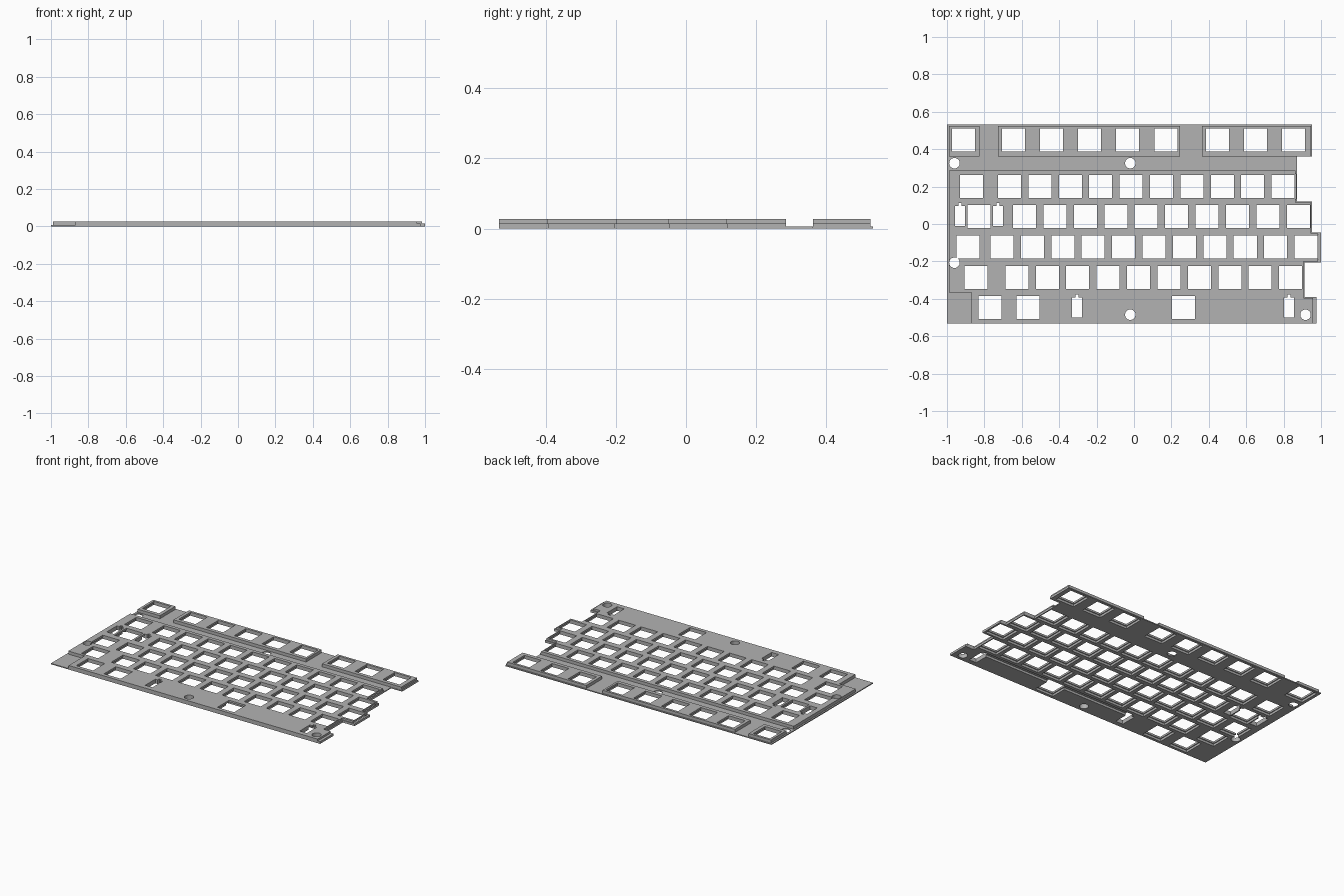
import bpy, bmesh, math

cube = bpy.data.objects.get("Cube")
if cube:
    bpy.data.objects.remove(cube, do_unlink=True)

# Single flat grey
grey = bpy.data.materials.new("plate grey")
grey.use_nodes = True
COLOR = (0.45, 0.45, 0.45, 1)
grey.diffuse_color = COLOR
grey.node_tree.nodes["Principled BSDF"].inputs["Base Color"].default_value = COLOR

UNIT = 0.1626          # key pitch
HALF = 0.0615          # half of a switch opening
EDGE = 0.532           # front and back edge
Z_BASE, Z_MID, Z_TOP = 0.0065, 0.0145, 0.027


def prisms(name, outlines, z0, z1):
    """Object made of one upright prism per counterclockwise outline."""
    bm = bmesh.new()
    for pts in outlines:
        low = [bm.verts.new((x, y, z0)) for x, y in pts]
        high = [bm.verts.new((x, y, z1)) for x, y in pts]
        bm.faces.new(low[::-1])
        bm.faces.new(high)
        n = len(pts)
        for i in range(n):
            j = (i + 1) % n
            bm.faces.new((low[i], low[j], high[j], high[i]))
    mesh = bpy.data.meshes.new(name)
    bm.to_mesh(mesh)
    bm.free()
    obj = bpy.data.objects.new(name, mesh)
    bpy.context.collection.objects.link(obj)
    mesh.materials.append(grey)
    return obj


def rect(x0, x1, y0, y1):
    return [(x0, y0), (x1, y0), (x1, y1), (x0, y1)]


def circle(x, y, r=0.028, n=32):
    return [(x + r * math.cos(math.tau * i / n),
             y + r * math.sin(math.tau * i / n)) for i in range(n)]


def stabilizer(x, y):
    """Narrow slot with a small tab at its back end."""
    w, t = 0.0265, 0.009
    return [(x - w, y - 0.053), (x + w, y - 0.053), (x + w, y + 0.053),
            (x + t, y + 0.053), (x + t, y + 0.069), (x - t, y + 0.069),
            (x - t, y + 0.053), (x - w, y + 0.053)]


def stepped(left, back, rights):
    """Outline with a stepped right edge; rights lists (x, y_front, y_back)."""
    pts = [(left, -EDGE)]
    for x, y0, y1 in rights:
        pts += [(x, y0), (x, y1)]
    return pts + [(left, back)]


def notched(pts):
    """Cut the low front corner out of a raised outline."""
    return [(-0.87, -EDGE)] + pts[1:] + [(-0.99, -0.365), (-0.87, -0.365)]


# Switch rows: y, first x of a run, count, pitch
runs = [
    (0.448, -0.912, 1, UNIT), (0.448, -0.644, 5, 0.2035), (0.448, 0.4465, 3, 0.2035),
    (0.20, -0.869, 1, UNIT), (0.20, -0.666, 10, UNIT),
    (0.04, -0.829, 1, UNIT), (0.04, -0.585, 10, UNIT),
    (-0.123, -0.888, 1, UNIT), (-0.123, -0.706, 11, UNIT),
    (-0.286, -0.845, 1, UNIT), (-0.286, -0.626, 10, UNIT),
    (-0.446, -0.77, 2, 0.203), (-0.446, 0.265, 1, UNIT),
]
centers = [(x + i * p, y) for y, x, n, p in runs for i in range(n)]
stabs = [stabilizer(x, y) for x, y in
         [(-0.93, 0.043), (-0.727, 0.043), (-0.305, -0.446), (0.829, -0.446)]]
screws = [circle(x, y) for x, y in
          [(-0.96, 0.325), (-0.02, 0.325), (-0.96, -0.207), (-0.02, -0.485), (0.917, -0.485)]]
grooves = [rect(-0.305, 0.829, -0.408, -0.375), rect(-0.93, -0.727, 0.07, 0.096)]


def openings(h):
    return [rect(x - h, x + h, y - h, y + h) for x, y in centers] + stabs


# Cutters
clip_cutter = prisms("clip_cutter", openings(HALF), -1, 1)
pocket_cutter = prisms("pocket_cutter", openings(HALF + 0.006), -1, 1)
screw_cutter = prisms("screw_cutter", screws, -1, 1)
groove_cutter = prisms("groove_cutter", grooves, -1, 1)
cutters = [clip_cutter, pocket_cutter, screw_cutter, groove_cutter]


def cut(obj, *tools):
    for tool in tools:
        mod = obj.modifiers.new("cut", "BOOLEAN")
        mod.operation = "DIFFERENCE"
        mod.solver = "EXACT"
        mod.object = tool
    graph = bpy.context.evaluated_depsgraph_get()
    mesh = bpy.data.meshes.new_from_object(obj.evaluated_get(graph))
    obj.modifiers.clear()
    obj.data = mesh


# Right edge steps, front to back
steps = [(0.975, -EDGE, -0.39), (0.912, -0.39, -0.205), (1.0, -0.205, -0.045),
         (0.952, -0.045, 0.12), (0.872, 0.12, 0.36)]
mid_steps = steps[:-1] + [(0.872, 0.12, 0.285)]
top_steps = [(0.957, -EDGE, -0.395), (0.905, -0.395, -0.2), (0.985, -0.2, -0.05),
             (0.945, -0.05, 0.115), (0.864, 0.115, 0.285)]


def back_blocks(right):
    return [rect(x0, x1, 0.362, 0.525) for x0, x1 in
            [(-0.99, -0.827), (-0.727, 0.246), (0.364, right)]]


# Thin base sheet
base = prisms("base_sheet", [stepped(-1, EDGE, steps + [(0.952, 0.36, EDGE)])], 0, Z_BASE)
cut(base, pocket_cutter, screw_cutter, groove_cutter)

# Lower raised layer, with wide pockets under the switches
lower = prisms("lower_riser", [notched(stepped(-0.99, 0.285, mid_steps))]
               + back_blocks(0.952), Z_BASE, Z_MID)
cut(lower, pocket_cutter, screw_cutter, groove_cutter)

# Upper layer the switches clip into
upper = prisms("switch_plate", [notched(stepped(-0.99, 0.285, top_steps))]
               + back_blocks(0.945), Z_MID, Z_TOP)
cut(upper, clip_cutter, screw_cutter)

for tool in cutters:
    bpy.data.objects.remove(tool, do_unlink=True)
